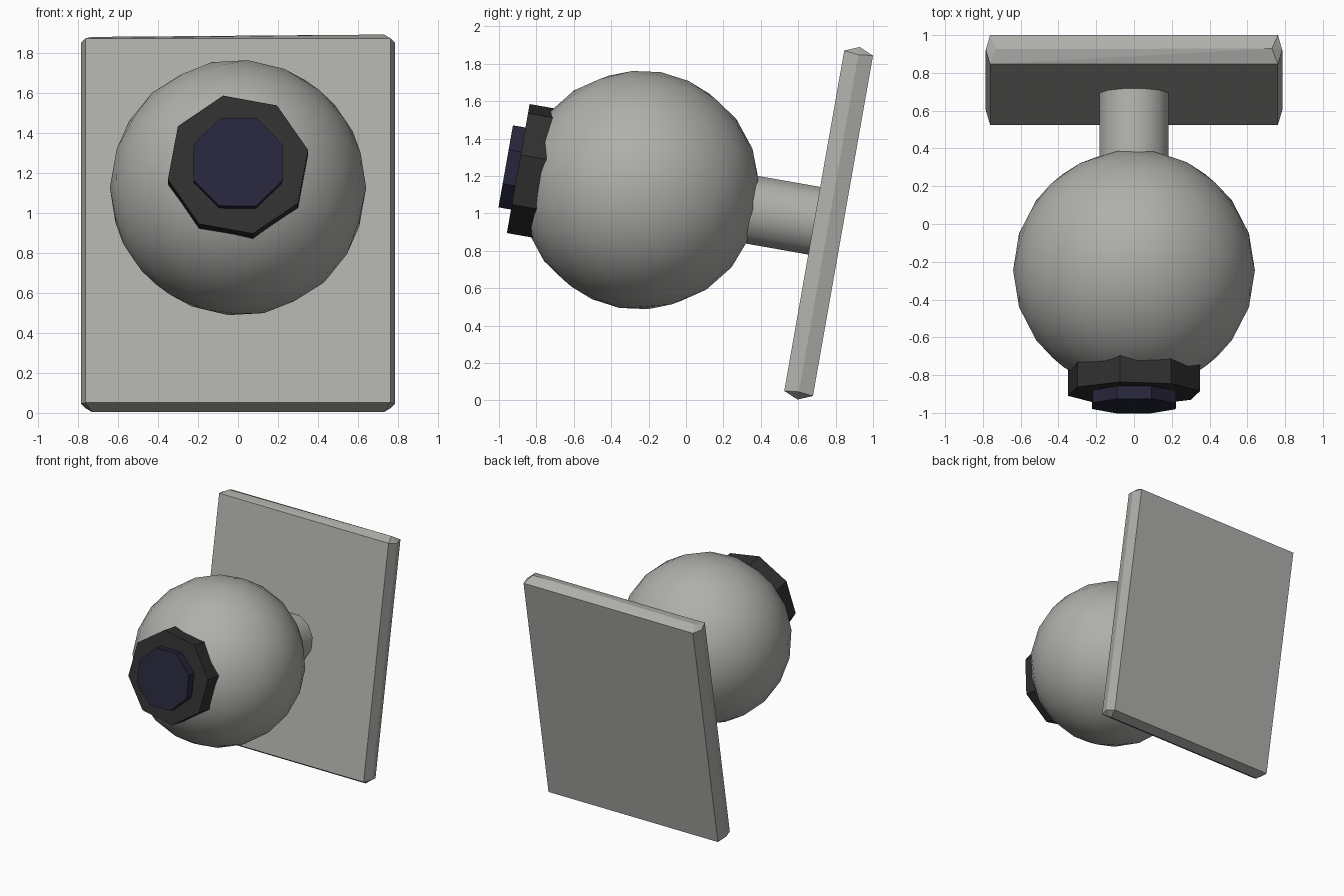
import bpy, bmesh, math
from mathutils import Matrix

if "Cube" in bpy.data.objects:
    bpy.data.objects.remove(bpy.data.objects["Cube"])

# Everything shares one axis through the ball, tilted 10 degrees upward at the front
TILT = Matrix.Translation((0, -0.245, 1.125)) @ Matrix.Rotation(math.radians(-10), 4, 'X')


def material(name, rgb):
    m = bpy.data.materials.new(name)
    m.diffuse_color = (*rgb, 1)
    m.use_nodes = True
    m.node_tree.nodes["Principled BSDF"].inputs["Base Color"].default_value = m.diffuse_color
    return m


grey = material("warm_grey", (0.43, 0.43, 0.41))
black = material("housing_black", (0.03, 0.03, 0.03))
navy = material("lens_navy", (0.02, 0.02, 0.045))


def finish(bm, name, mat, smooth=False):
    bmesh.ops.recalc_face_normals(bm, faces=bm.faces)
    bm.transform(TILT)
    for f in bm.faces:
        f.smooth = smooth
    me = bpy.data.meshes.new(name)
    bm.to_mesh(me)
    bm.free()
    me.materials.append(mat)
    ob = bpy.data.objects.new(name, me)
    bpy.context.collection.objects.link(ob)
    return ob


def prism(name, mat, sides, r, y0, y1, turn, caps=True, smooth=False):
    """Straight prism along the tilted axis from y0 to y1."""
    bm = bmesh.new()
    loops = []
    for y in (y0, y1):
        angles = [math.radians(turn) + 2 * math.pi * i / sides for i in range(sides)]
        loops.append([bm.verts.new((r * math.cos(a), y, r * math.sin(a))) for a in angles])
    a, b = loops
    for i in range(sides):
        j = (i + 1) % sides
        bm.faces.new((a[i], a[j], b[j], b[i]))
    if caps:
        bm.faces.new(a)
        bm.faces.new(b)
    return finish(bm, name, mat, smooth)


# Ball body
bm = bmesh.new()
bmesh.ops.create_icosphere(bm, subdivisions=3, radius=0.64)
finish(bm, "ball_body", grey, smooth=True)

# Front housing collar and lens
prism("lens_collar", black, 8, 0.358, -0.662, -0.40, 12)
prism("lens", navy, 8, 0.24, -0.73, -0.60, 22)

# Stem to the wall plate
prism("stem", grey, 12, 0.19, 0.45, 1.0, 15, caps=False, smooth=True)

# Wall plate with ridged edges: hull of front, back and middle outlines
bm = bmesh.new()
CY, HALF = 1.023, 0.078
for sx in (-1, 1):
    for sz in (-1, 1):
        for sy in (-1, 1):
            bm.verts.new((0.762 * sx, CY + HALF * sy, 0.924 * sz))
        bm.verts.new((0.785 * sx, CY, 0.915 * sz))
        bm.verts.new((0.73 * sx, CY, 0.957 * sz if (sx, sz) != (-1, 1) else 0.945))
bmesh.ops.convex_hull(bm, input=bm.verts)
bmesh.ops.dissolve_limit(bm, angle_limit=0.01, verts=bm.verts, edges=bm.edges)
finish(bm, "wall_plate", grey)
